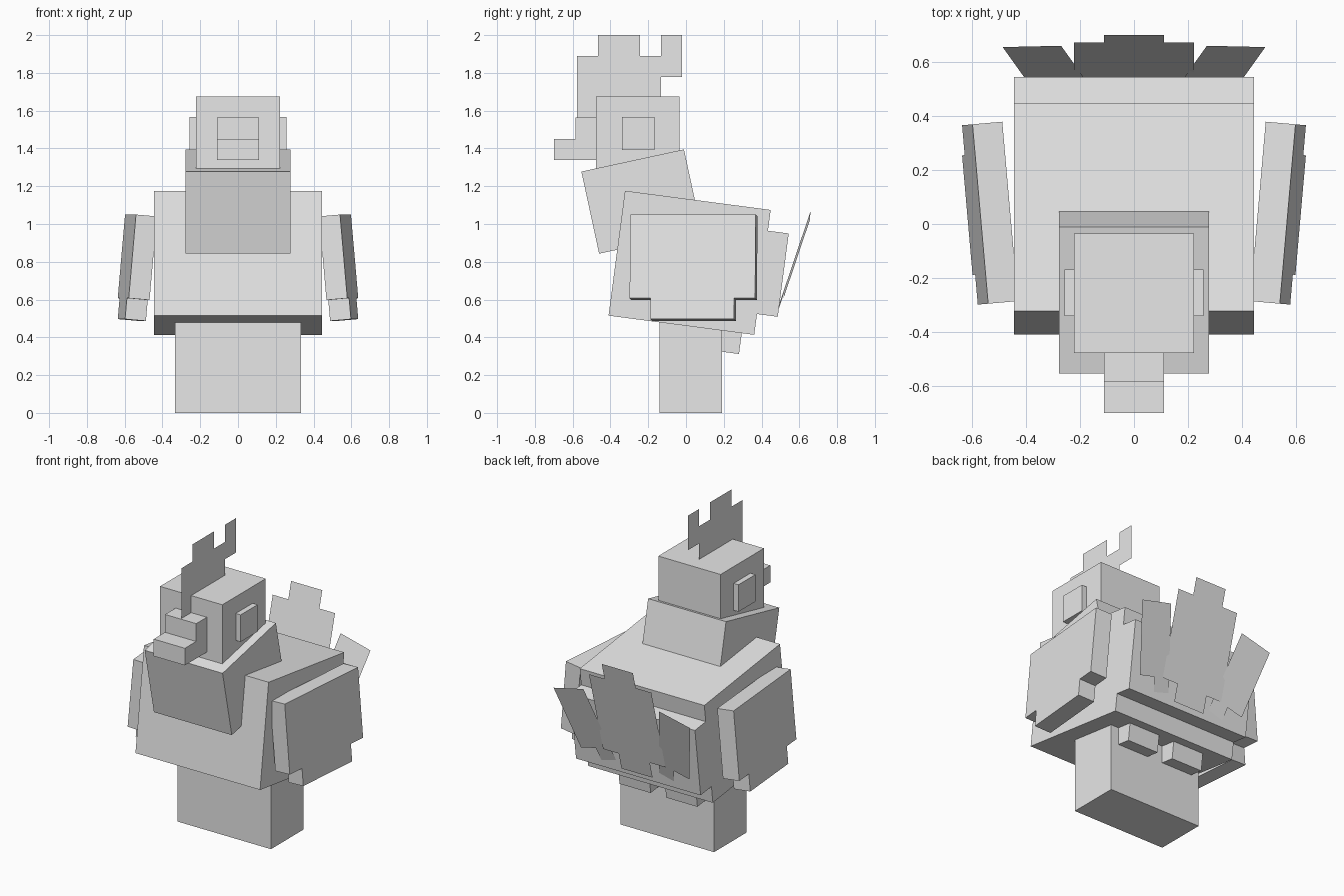
import bpy
from math import radians
from mathutils import Matrix, Vector

if "Cube" in bpy.data.objects:
    bpy.data.objects.remove(bpy.data.objects["Cube"])

P = 1 / 9  # one modelling unit block

grey = bpy.data.materials.new("plain grey")
grey.use_nodes = True
grey.diffuse_color = (0.8, 0.8, 0.8, 1)
grey.node_tree.nodes["Principled BSDF"].inputs["Base Color"].default_value = (0.8, 0.8, 0.8, 1)


def add(name, verts, faces, matrix=Matrix()):
    mesh = bpy.data.meshes.new(name)
    mesh.from_pydata([matrix @ Vector(v) for v in verts], [], faces)
    mesh.materials.append(grey)
    obj = bpy.data.objects.new(name, mesh)
    bpy.context.collection.objects.link(obj)
    return obj


def box(name, x, y, z, matrix=Matrix()):
    """Box spanning three (low, high) ranges, placed by a matrix."""
    verts = [(a, b, c) for a in x for b in y for c in z]
    faces = [(0, 1, 3, 2), (4, 6, 7, 5), (0, 4, 5, 1),
             (2, 3, 7, 6), (0, 2, 6, 4), (1, 5, 7, 3)]
    return add(name, verts, faces, matrix)


def sheet(name, outline, matrix):
    """Flat cut-out from a 2D outline, in block units."""
    return add(name, [(a * P, b * P, 0) for a, b in outline],
               [tuple(range(len(outline)))], matrix)


def frame(origin, u, v):
    """Matrix whose x and y axes run along u and v."""
    u, v = Vector(u).normalized(), Vector(v).normalized()
    m = Matrix((u, v, u.cross(v))).transposed().to_4x4()
    return Matrix.Translation(origin) @ m


def tilt(origin, degrees):
    return Matrix.Translation(origin) @ Matrix.Rotation(radians(degrees), 4, 'X')


def mirrored(obj, name):
    twin = obj.copy()
    twin.data = obj.data.copy()
    twin.name = name
    twin.data.transform(Matrix.Scale(-1, 4, (1, 0, 0)))
    twin.data.flip_normals()
    bpy.context.collection.objects.link(twin)


# Base and tilted body, origin at the body's lower front edge
box("base", (-3*P, 3*P), (-0.14, 0.19), (0, 0.56))
lean = tilt((0, -0.41, 0.515), -7.5)
box("body", (-4*P, 4*P), (0, 7*P), (0, 6*P), lean)
box("rump", (-4*P, 4*P), (6.9*P, 8*P), (P, 5*P), lean)
foot = box("left_rear_tuft", (P/2, 2.5*P), (5.4*P, 6.4*P), (-P, 0.2*P), lean)
mirrored(foot, "right_rear_tuft")

# Neck and head
box("neck", (-2.5*P, 2.5*P), (0, 5*P), (0, 4*P), tilt((0, -0.46, 0.843), 12.2))
box("head", (-2*P, 2*P), (-0.477, -0.035), (1.24, 1.675))
eye = box("left_eye", (0.2, 0.257), (-0.34, -0.168), (1.393, 1.567))
mirrored(eye, "right_eye")
box("beak_lower", (-P, P), (-0.7, -0.45), (1.34, 1.45))
box("beak_upper", (-P, P), (-0.585, -0.45), (1.45, 1.565))

# Comb standing on the centre line
comb = [(0, -1), (0, 2), (1, 2), (1, 3), (3, 3), (3, 2), (4, 2), (4, 3),
        (5, 3), (5, 1), (4, 1), (4, -1)]
sheet("comb", comb, frame((0, -0.577, 1.667), (0, 1, 0), (0, 0, 1)))

# Wings, origin at the outer top edge
hang = (Matrix.Translation((0.569, 0.037, 1.05))
        @ Matrix.Rotation(radians(-5), 4, 'Z') @ Matrix.Rotation(radians(-5), 4, 'Y'))
wing = box("left_wing", (-P, 0), (-3*P, 3*P), (-4*P, 0), hang)
mirrored(wing, "right_wing")
tip = box("left_wing_tip", (-P, 0), (-2*P, 2*P), (-5*P, -4*P), hang)
mirrored(tip, "right_wing_tip")

# Tail feathers
middle = [(-1, 0), (1, 0), (1, -1), (2, -1), (2, -6), (1, -6), (1, -7),
          (-1, -7), (-1, -6), (-2, -6), (-2, -1), (-1, -1)]
sheet("tail_middle", middle, frame((0, 0.7, 1.29), (1, 0, 0), (0, 0.259, 0.966)))
side = [(0, 0), (2, 0), (2, -4), (1, -4), (1, -5), (0, -5)]
feather = sheet("tail_left", side,
                frame((0.27, 0.66, 1.07), (0.22, -0.005, -0.052), (0.24, 0.337, 1)))
mirrored(feather, "tail_right")
